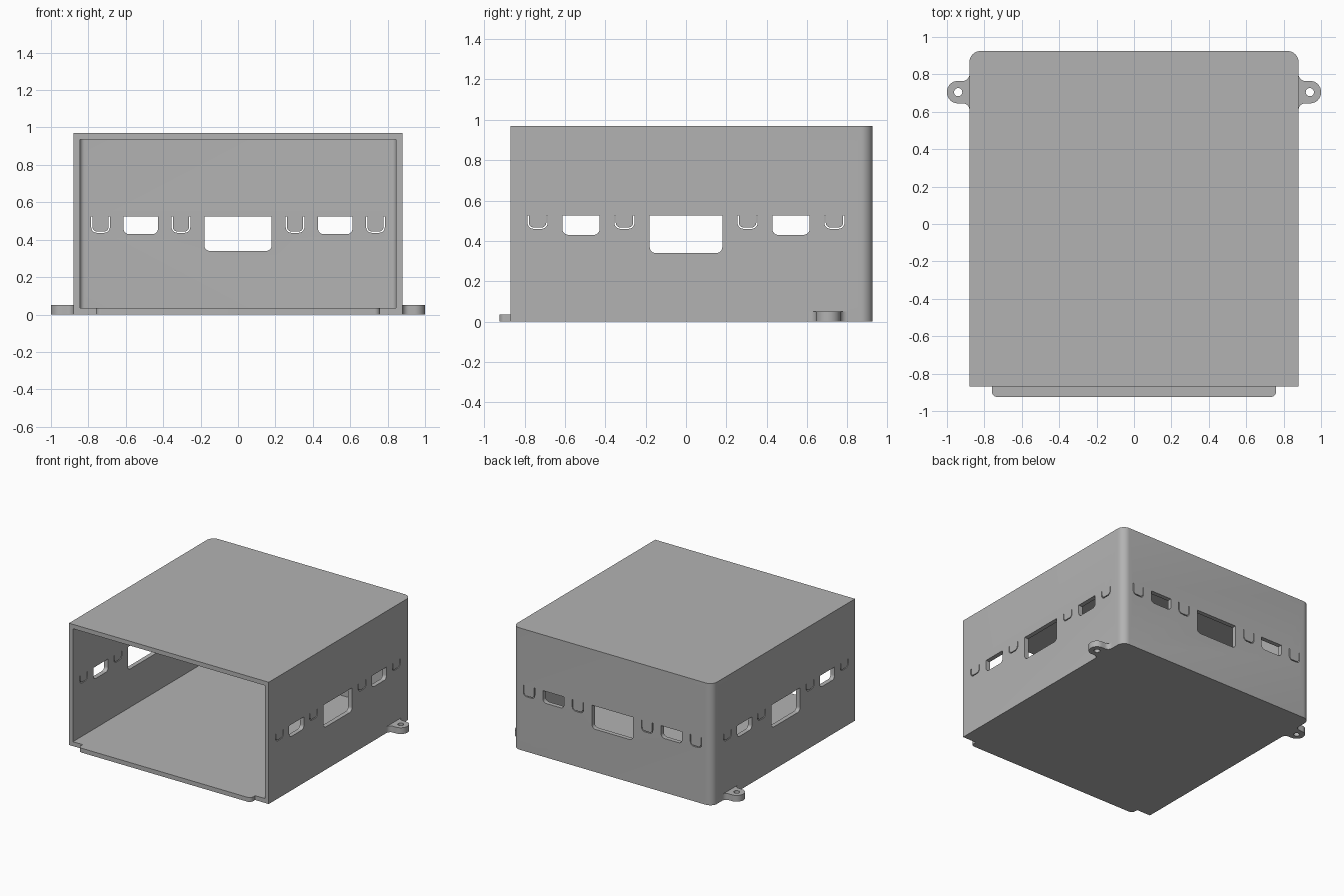
import bpy
import bmesh
import math
from mathutils import Vector

if "Cube" in bpy.data.objects:
    bpy.data.objects.remove(bpy.data.objects["Cube"], do_unlink=True)

grey = bpy.data.materials.new("matte grey")
grey.use_nodes = True
colour = (0.45, 0.45, 0.45, 1)
grey.diffuse_color = colour
grey.node_tree.nodes["Principled BSDF"].inputs["Base Color"].default_value = colour


def rounded(corners, steps=8):
    """Outline from (u, v, radius) corners, with arcs at the rounded ones."""
    pts = []
    for i, (u, v, r) in enumerate(corners):
        c = Vector((u, v))
        if r == 0:
            pts.append(c)
            continue
        a = (Vector(corners[i - 1][:2]) - c).normalized()
        b = (Vector(corners[(i + 1) % len(corners)][:2]) - c).normalized()
        half = a.angle(b) / 2
        centre = c + (a + b).normalized() * (r / math.sin(half))
        start = c + a * (r / math.tan(half)) - centre
        end = c + b * (r / math.tan(half)) - centre
        sweep = math.pi - 2 * half
        for k in range(steps + 1):
            t = k / steps
            pts.append(centre + (start * math.sin((1 - t) * sweep)
                                 + end * math.sin(t * sweep)) / math.sin(sweep))
    return pts


def along_z(u, v, d):
    return (u, v, d)


def along_y(u, v, d):
    return (u, d, v)


def along_x(u, v, d):
    return (d, u, v)


def prism(bm, pts, lo, hi, place=along_z):
    rings = [[bm.verts.new(place(p[0], p[1], d)) for p in pts] for d in (lo, hi)]
    bm.faces.new(rings[0])
    bm.faces.new(rings[1])
    for i in range(len(pts)):
        j = (i + 1) % len(pts)
        bm.faces.new((rings[0][i], rings[0][j], rings[1][j], rings[1][i]))


def finish(name, bm):
    bmesh.ops.recalc_face_normals(bm, faces=bm.faces)
    mesh = bpy.data.meshes.new(name)
    bm.to_mesh(mesh)
    bm.free()
    mesh.materials.append(grey)
    ob = bpy.data.objects.new(name, mesh)
    bpy.context.collection.objects.link(ob)
    return ob


def activate(ob):
    bpy.ops.object.select_all(action='DESELECT')
    ob.select_set(True)
    bpy.context.view_layer.objects.active = ob


def cut(ob, cutter):
    mod = ob.modifiers.new("cut", 'BOOLEAN')
    mod.operation = 'DIFFERENCE'
    mod.solver = 'EXACT'
    mod.object = cutter
    activate(ob)
    bpy.ops.object.modifier_apply(modifier=mod.name)
    bpy.data.objects.remove(cutter, do_unlink=True)


def smooth(ob):
    activate(ob)
    bpy.ops.object.shade_smooth_by_angle(angle=math.radians(30))


def window(centre, width, bottom, top, r=0.03):
    a, b = centre - width / 2, centre + width / 2
    return rounded([(a, top, 0), (a, bottom, r), (b, bottom, r), (b, top, 0)], 6)


def slit(centre, width, bottom, top, gap=0.007):
    """Thin U-shaped outline: outer U, then the inner U back again."""
    outer = window(centre, width, bottom, top)
    inner = window(centre, width - 2 * gap, bottom + gap, top, 0.03 - gap)
    return outer + inner[::-1]


# Hollow shell, open at the front, with rounded back corners
W, FRONT, BACK, H, T = 0.88, -0.87, 0.925, 0.97, 0.035
bm = bmesh.new()
prism(bm, rounded([(-W, FRONT, 0), (W, FRONT, 0), (W, BACK, 0.06), (-W, BACK, 0.06)]), 0, H)
shell = finish("enclosure_shell", bm)

bm = bmesh.new()
I = W - T
prism(bm, rounded([(-I, FRONT - 0.1, 0), (I, FRONT - 0.1, 0),
                   (I, BACK - T, 0.025), (-I, BACK - T, 0.025)]), T, H - T)
cut(shell, finish("cavity_cutter", bm))

# Vent windows and U-shaped snap tabs in the back and both side walls
TOP = 0.525
walls = [(along_y, BACK - 0.06, BACK + 0.03, 0.437),
         (along_x, W - 0.06, W + 0.03, 0.46),
         (along_x, -W - 0.03, -W + 0.06, 0.46)]
bm = bmesh.new()
for place, lo, hi, tab_bottom in walls:
    prism(bm, window(0, 0.36, 0.34, TOP), lo, hi, place)
    for s in (-1, 1):
        prism(bm, window(s * 0.52, 0.185, 0.43, TOP), lo, hi, place)
        for c in (0.305, 0.735):
            prism(bm, slit(s * c, 0.1, tab_bottom, TOP), lo, hi, place)
cut(shell, finish("window_cutter", bm))
smooth(shell)

# Front lip continuing the floor
bm = bmesh.new()
prism(bm, rounded([(-0.76, FRONT, 0), (-0.76, -BACK, 0.03),
                   (0.76, -BACK, 0.03), (0.76, FRONT, 0)]), 0, T)
smooth(finish("front_lip", bm))

# Mounting ears with flared roots and screw holes
for side, s in (("left", 1), ("right", -1)):
    y = 0.705
    half = [(0.87, 0.1, 0), (W, 0.1, 0), (W, 0.06, 0.035), (1.0, 0.06, 0.058)]
    corners = [(s * x, y + d, r) for x, d, r in half]
    corners += [(s * x, y - d, r) for x, d, r in reversed(half)]
    bm = bmesh.new()
    prism(bm, rounded(corners), 0, 0.05)
    ear = finish(side + "_mounting_ear", bm)
    bm = bmesh.new()
    ring = [(s * 0.94 + 0.022 * math.cos(k * math.tau / 24),
             y + 0.022 * math.sin(k * math.tau / 24)) for k in range(24)]
    prism(bm, ring, -0.05, 0.1)
    cut(ear, finish("screw_hole_cutter", bm))
    smooth(ear)
